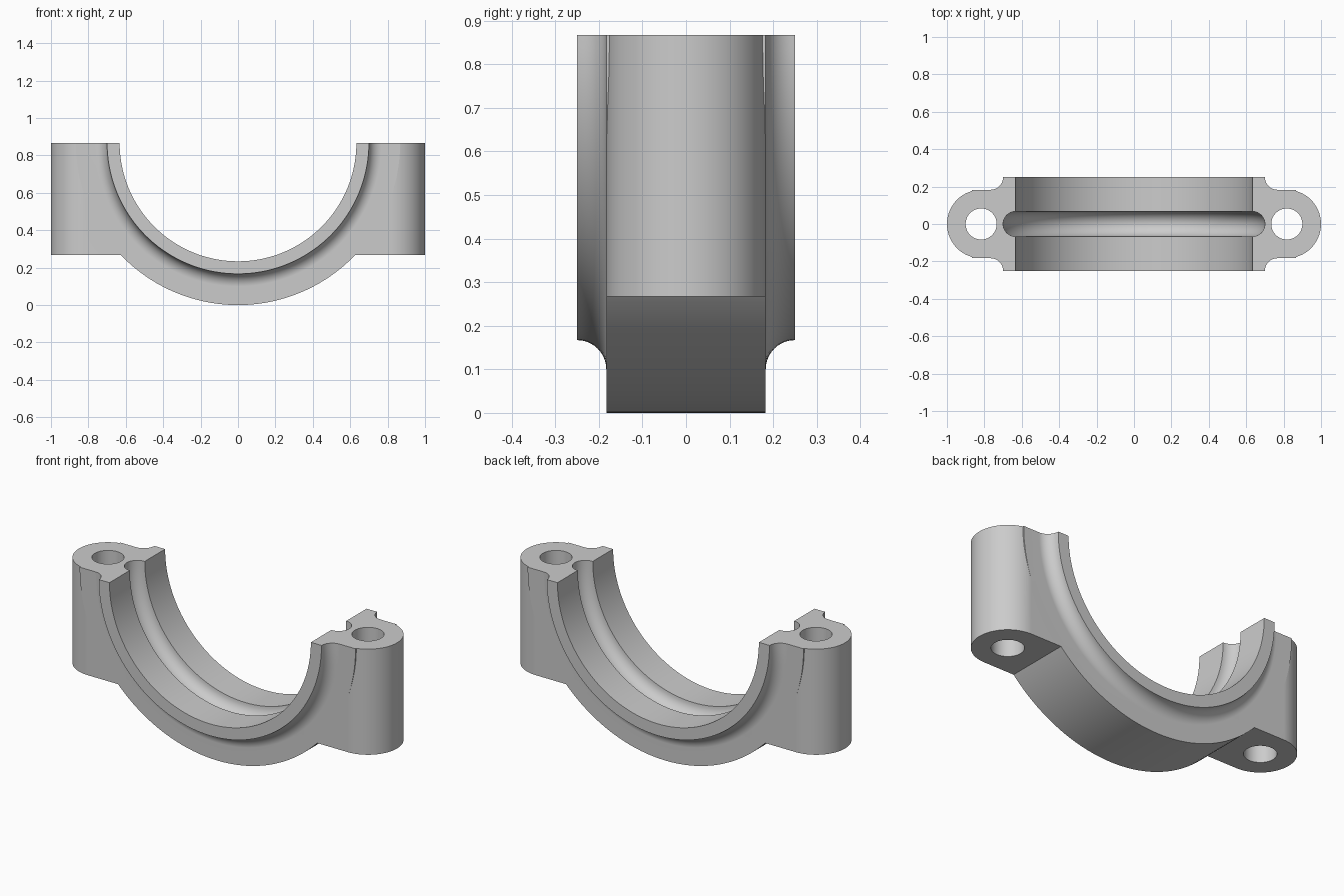
import bpy, bmesh
from math import sin, cos, pi

if "Cube" in bpy.data.objects:
    bpy.data.objects.remove(bpy.data.objects["Cube"])

AXIS_Z = 0.867      # height of the bore axis (and of the flat joint face)
BORE, LIP, BODY = 0.633, 0.70, 0.867
HALF_LIP, HALF_BODY = 0.25, 0.183
FILLET = 0.067
EAR_X, EAR_Z, HOLE = 0.817, 0.267, 0.083


def make_object(name, bm):
    bmesh.ops.recalc_face_normals(bm, faces=bm.faces[:])
    mesh = bpy.data.meshes.new(name)
    bm.to_mesh(mesh)
    bm.free()
    obj = bpy.data.objects.new(name, mesh)
    bpy.context.collection.objects.link(obj)
    return obj


def lathe(name, profile, n=144):
    """Solid of revolution about the y-parallel bore axis; profile = (y, r)."""
    bm = bmesh.new()
    rings = [[bm.verts.new((r * cos(2 * pi * i / n), y, AXIS_Z + r * sin(2 * pi * i / n)))
              for i in range(n)] for y, r in profile]
    for a, b in zip(rings, rings[1:]):
        for i in range(n):
            j = (i + 1) % n
            bm.faces.new((a[i], a[j], b[j], b[i]))
    bm.faces.new(rings[0])
    bm.faces.new(rings[-1])
    return make_object(name, bm)


def prism(name, outline, z0, z1):
    bm = bmesh.new()
    face = bm.faces.new([bm.verts.new((x, y, z0)) for x, y in outline])
    ext = bmesh.ops.extrude_face_region(bm, geom=[face])
    for v in ext["geom"]:
        if isinstance(v, bmesh.types.BMVert):
            v.co.z = z1
    return make_object(name, bm)


def arc(cx, cy, r, a0, a1, n):
    return [(cx + r * cos(a0 + (a1 - a0) * i / n), cy + r * sin(a0 + (a1 - a0) * i / n))
            for i in range(n + 1)]


def combine(target, tool, operation):
    mod = target.modifiers.new(operation, 'BOOLEAN')
    mod.object, mod.operation, mod.solver = tool, operation, 'EXACT'
    bpy.context.view_layer.objects.active = target
    bpy.ops.object.modifier_apply(modifier=mod.name)
    bpy.data.objects.remove(tool)


# Half-ring body with raised lips and concave fillets on both sides
side = arc(HALF_LIP, LIP + FILLET, FILLET, -pi / 2, -pi, 10)
profile = [(-y, r) for y, r in side]
profile += [(-HALF_BODY, BODY), (HALF_BODY, BODY)] + side[::-1]
cap = lathe("bearing_cap", profile)

# Bolt ears with rounded ends
for s in (-1, 1):
    outline = [(0.4, -HALF_BODY)] + arc(EAR_X, 0, HALF_BODY, -pi / 2, pi / 2, 32) + [(0.4, HALF_BODY)]
    ear = prism("ear", [(s * x, y) for x, y in outline], EAR_Z, 1.0)
    combine(cap, ear, 'UNION')

# Bore with its round inner groove
groove = arc(0, BORE, FILLET, pi, 0, 16)
bore = lathe("bore_cutter", [(-0.5, BORE)] + groove + [(0.5, BORE)])
combine(cap, bore, 'DIFFERENCE')

# Flat joint face: remove everything above the axis
top = prism("top_cutter", [(-2, -1), (2, -1), (2, 1), (-2, 1)], AXIS_Z, 3)
combine(cap, top, 'DIFFERENCE')

# Bolt holes
for s in (-1, 1):
    hole = prism("hole_cutter", arc(s * EAR_X, 0, HOLE, 0, 2 * pi, 48)[:-1], -1, 2)
    combine(cap, hole, 'DIFFERENCE')

# Smooth curved surfaces, crisp edges
bpy.ops.object.select_all(action='DESELECT')
cap.select_set(True)
bpy.context.view_layer.objects.active = cap
bpy.ops.object.shade_smooth_by_angle(angle=0.5)
weighted = cap.modifiers.new("weighted_normals", 'WEIGHTED_NORMAL')
weighted.keep_sharp = True
